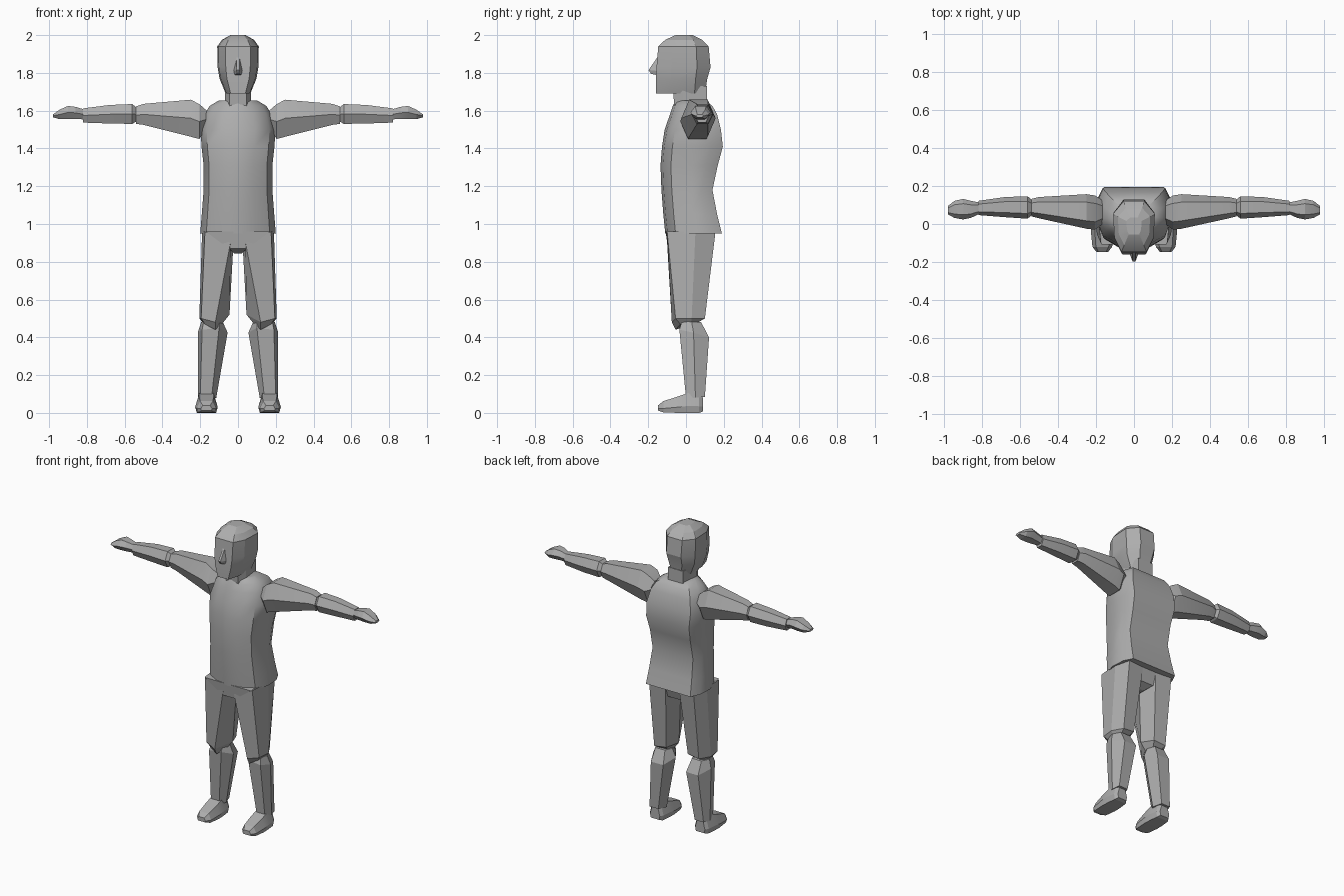
import bpy, bmesh, math
from mathutils import Vector

grey = bpy.data.materials.new("plain grey")
grey.diffuse_color = (0.42, 0.42, 0.42, 1)


def loft(name, rings, angle=15):
    """Skin a list of equal-length point rings and cap both ends."""
    bm = bmesh.new()
    rows = [[bm.verts.new(Vector(p)) for p in r] for r in rings]
    n = len(rows[0])
    for a, b in zip(rows, rows[1:]):
        for i in range(n):
            j = (i + 1) % n
            bm.faces.new((a[i], a[j], b[j], b[i]))
    bm.faces.new(rows[0])
    bm.faces.new(rows[-1])
    bmesh.ops.recalc_face_normals(bm, faces=bm.faces)
    for f in bm.faces:
        f.smooth = True
    me = bpy.data.meshes.new(name)
    bm.to_mesh(me)
    bm.free()
    me.set_sharp_from_angle(angle=math.radians(angle))
    me.materials.append(grey)
    ob = bpy.data.objects.new(name, me)
    bpy.context.collection.objects.link(ob)
    return ob


def mirrored(half):
    """Close a half section (front to back) across x = 0."""
    return half + [(-x, y, z) for x, y, z in reversed(half) if x > 1e-6]


def pair(name, rings):
    for side, s in (("right", 1), ("left", -1)):
        loft(f"{side}_{name}", [[(s * x, y, z) for x, y, z in r] for r in rings])


def arm_ring(x, y0, y1, z0, z1):
    ym, zm, h = (y0 + y1) / 2, (z0 + z1) / 2, (y1 - y0) * 0.27
    return [(x, y0, zm), (x, ym - h, z0), (x, ym + h, z0),
            (x, y1, zm), (x, ym + h, z1), (x, ym - h, z1)]


def foot_ring(y, w, z0, z1):
    c, m = 0.167, z0 + (z1 - z0) * 0.35
    return [(c - w * 0.85, y, z0), (c + w * 0.85, y, z0), (c + w, y, m),
            (c + w * 0.65, y, z1), (c - w * 0.65, y, z1), (c - w, y, m)]


# Torso: z, half width, front y, back y
torso = [(0.95, 0.20, -0.11, 0.19), (1.05, 0.192, -0.12, 0.165),
         (1.18, 0.182, -0.13, 0.14), (1.31, 0.182, -0.135, 0.168),
         (1.41, 0.193, -0.127, 0.195), (1.50, 0.198, -0.113, 0.185),
         (1.58, 0.178, -0.085, 0.165), (1.625, 0.15, -0.07, 0.14),
         (1.655, 0.10, -0.055, 0.10)]
loft("torso", [mirrored([(0, f, z), (w * 0.45, f + 0.012, z), (w * 0.84, f + 0.055, z),
                         (w, 0.03, z), (w * 0.97, b - 0.06, z), (w * 0.82, b, z), (0, b, z)])
               for z, w, f, b in torso], 38)

# Pelvis wedge between the thighs
loft("pelvis", [mirrored([(w, f, z), (w, b, z)]) for z, w, f, b in
                [(0.96, 0.17, -0.108, 0.15), (0.87, 0.05, -0.095, 0.12), (0.845, 0.02, -0.03, 0.07)]])

# Neck
loft("neck", [mirrored([(0.045, f, z), (0.07, f + 0.05, z), (0.055, b, z)])
              for z, f, b in [(1.60, -0.06, 0.11), (1.73, -0.07, 0.11)]])

# Head: z, half width, front y, back y, face width ratio
head = [(1.69, 0.065, -0.16, 0.10, 0.6), (1.77, 0.098, -0.16, 0.113, 0.6),
        (1.83, 0.108, -0.156, 0.13, 0.6), (1.94, 0.11, -0.147, 0.12, 0.6),
        (1.975, 0.085, -0.11, 0.085, 0.6), (2.0, 0.04, -0.055, 0.035, 0.7)]
loft("head", [mirrored([(w * k, f, z), (w * 0.94, f * 0.5, z), (w, b * 0.45, z), (w * 0.5, b, z)])
              for z, w, f, b, k in head], 20)

# Nose
loft("nose", [mirrored([(0.007, -0.15, 1.885), (0.006, -0.145, 1.885)]),
              mirrored([(0.007, -0.198, 1.815), (0.026, -0.15, 1.81)]),
              mirrored([(0.006, -0.185, 1.795), (0.02, -0.15, 1.788)])])

# Upper arms, forearms and hands: x, y range, z range
pair("upper_arm", [arm_ring(*r) for r in
                   [(0.165, 0.0, 0.125, 1.51, 1.60), (0.205, -0.03, 0.15, 1.45, 1.635),
                    (0.25, -0.025, 0.157, 1.462, 1.658), (0.50, 0.03, 0.142, 1.525, 1.636),
                    (0.54, 0.04, 0.132, 1.53, 1.622)]])
pair("forearm", [arm_ring(*r) for r in
                 [(0.535, 0.05, 0.125, 1.545, 1.615), (0.56, 0.028, 0.146, 1.53, 1.635),
                  (0.68, 0.036, 0.142, 1.532, 1.63), (0.82, 0.047, 0.122, 1.537, 1.612)]])
pair("hand", [arm_ring(*r) for r in
              [(0.81, 0.055, 0.112, 1.553, 1.605), (0.86, 0.032, 0.122, 1.557, 1.62),
               (0.90, 0.024, 0.132, 1.557, 1.625), (0.945, 0.032, 0.122, 1.555, 1.605),
               (0.98, 0.05, 0.095, 1.565, 1.58)]])

# Thighs with an uneven knee end
pair("thigh", [
    [(0.175, -0.10, 0.96), (0.04, -0.10, 0.90), (0.025, 0.02, 0.88),
     (0.05, 0.145, 0.95), (0.165, 0.155, 0.95), (0.19, 0.05, 0.96)],
    [(0.195, -0.055, 0.50), (0.12, -0.075, 0.48), (0.045, 0.01, 0.52),
     (0.08, 0.095, 0.51), (0.165, 0.10, 0.50), (0.205, 0.03, 0.50)],
    [(0.175, -0.03, 0.47), (0.12, -0.055, 0.44), (0.085, 0.01, 0.47),
     (0.10, 0.06, 0.48), (0.155, 0.065, 0.48), (0.18, 0.025, 0.47)]])

# Shins
pair("shin", [
    [(0.18, -0.02, 0.49), (0.10, -0.02, 0.49), (0.08, 0.03, 0.48),
     (0.10, 0.08, 0.48), (0.17, 0.08, 0.48), (0.195, 0.03, 0.48)],
    [(0.19, -0.035, 0.44), (0.10, -0.035, 0.45), (0.055, 0.03, 0.425),
     (0.085, 0.12, 0.40), (0.175, 0.122, 0.40), (0.213, 0.04, 0.425)],
    [(0.20, 0.0, 0.08), (0.14, 0.0, 0.08), (0.115, 0.04, 0.08),
     (0.135, 0.10, 0.085), (0.20, 0.10, 0.085), (0.213, 0.05, 0.08)]])

# Feet
pair("foot", [foot_ring(*r) for r in
              [(-0.148, 0.03, 0.012, 0.04), (-0.12, 0.052, 0.003, 0.062),
               (-0.04, 0.06, 0.0, 0.088), (0.01, 0.058, 0.0, 0.105),
               (0.07, 0.05, 0.0, 0.10), (0.09, 0.036, 0.008, 0.08)]])
